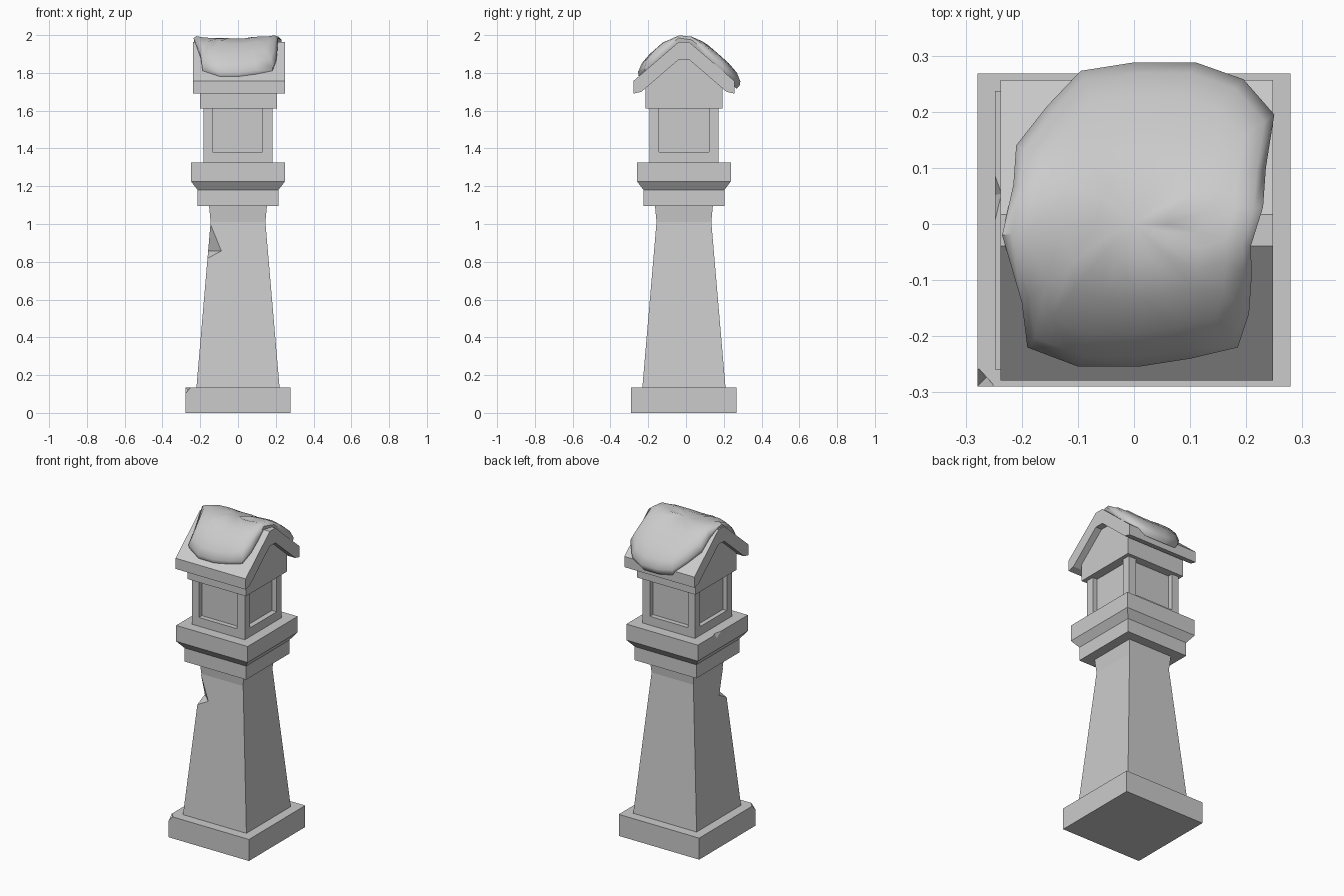
import bpy, bmesh, math
from mathutils import Vector

if "Cube" in bpy.data.objects:
    bpy.data.objects.remove(bpy.data.objects["Cube"])

CY = -0.011  # the stonework sits slightly forward of the origin


def finish(name, bm):
    bmesh.ops.recalc_face_normals(bm, faces=bm.faces)
    me = bpy.data.meshes.new(name)
    bm.to_mesh(me)
    bm.free()
    ob = bpy.data.objects.new(name, me)
    bpy.context.collection.objects.link(ob)
    return ob


def square_loft(name, profile, cx=0.0):
    """Stack of square rings given as (half width, height), capped."""
    bm = bmesh.new()
    rings = []
    for h, z in profile:
        rings.append([bm.verts.new((cx + sx * h, CY + sy * h, z))
                      for sx, sy in ((-1, -1), (1, -1), (1, 1), (-1, 1))])
    for a, b in zip(rings, rings[1:]):
        for i in range(4):
            j = (i + 1) % 4
            bm.faces.new((a[i], a[j], b[j], b[i]))
    bm.faces.new(rings[0])
    bm.faces.new(rings[-1])
    return finish(name, bm)


def extrude_x(name, outline, x0, x1):
    """Extrude a (y, z) outline along x."""
    bm = bmesh.new()
    f = bm.faces.new([bm.verts.new((x0, y, z)) for y, z in outline])
    geo = bmesh.ops.extrude_face_region(bm, geom=[f])["geom"]
    bmesh.ops.translate(bm, vec=(x1 - x0, 0, 0),
                        verts=[g for g in geo if isinstance(g, bmesh.types.BMVert)])
    return finish(name, bm)


def hull(name, pts):
    bm = bmesh.new()
    for p in pts:
        bm.verts.new(p)
    bmesh.ops.convex_hull(bm, input=bm.verts)
    return finish(name, bm)


def cut(ob, cutter):
    cutter.hide_render = True
    m = ob.modifiers.new("cut", 'BOOLEAN')
    m.operation = 'DIFFERENCE'
    m.solver = 'EXACT'
    m.object = cutter
    bpy.context.view_layer.objects.active = ob
    bpy.ops.object.modifier_apply(modifier=m.name)
    bpy.data.objects.remove(cutter)


# Base slab with a broken front left corner
base = square_loft("base", [(0.279, 0), (0.279, 0.135)])
cut(base, hull("base_chip", [(-0.24, -0.30, 0.15), (-0.29, -0.245, 0.15),
                             (-0.29, -0.30, 0.09), (-0.30, -0.31, 0.16),
                             (-0.262, -0.272, 0.12)]))

# Tapered shaft with a flared neck and a notch in the front left edge
shaft = square_loft("shaft", [(0.22, 0.135), (0.145, 1.01), (0.153, 1.095)])
cut(shaft, hull("shaft_notch", [(-0.146, -0.157, 1.0), (-0.085, -0.172, 0.857),
                                (-0.161, -0.10, 0.857), (-0.165, -0.176, 0.815),
                                (-0.26, -0.27, 0.87)]))

# Stepped collar with a small chip on its left edge
collar = square_loft("collar", [(0.214, 1.095), (0.214, 1.18), (0.248, 1.225),
                                (0.248, 1.325)])
cut(collar, hull("collar_chip", [(-0.25, -0.02, 1.335), (-0.25, 0.105, 1.335),
                                 (-0.232, 0.055, 1.335), (-0.255, 0.05, 1.28),
                                 (-0.30, 0.05, 1.34)]))

# Lantern box with a recessed window on each side
lantern = square_loft("lantern", [(0.183, 1.325), (0.183, 1.615)])
for k in range(4):
    a = k * math.pi / 2
    d = Vector((math.cos(a), math.sin(a), 0))
    s = Vector((-d.y, d.x, 0))
    o = Vector((-0.003, CY, 0))
    cut(lantern, hull("window_cutter", [o + d * r + s * w + Vector((0, 0, z))
                                        for r in (0.153, 0.25)
                                        for w in (-0.133, 0.133)
                                        for z in (1.38, 1.63)]))

# Cornice and gable wall in one block
gable = [(CY - 0.204, 1.612), (CY - 0.204, 1.74), (CY - 0.03, 1.875),
         (CY + 0.03, 1.875), (CY + 0.204, 1.74), (CY + 0.204, 1.612)]
extrude_x("gable_wall", gable, -0.2, 0.206)

# Pitched roof slab
half = [(0.028, 1.963), (0.268, 1.757), (0.268, 1.69), (0.225, 1.70), (0.028, 1.87)]
roof = [(CY + y, z) for y, z in half] + [(CY - y, z) for y, z in reversed(half)]
extrude_x("roof", roof, -0.238, 0.248)

# Snow drift draped over the ridge: rings shrinking towards the middle
rim = [(-0.235, -0.02), (-0.215, 0.07), (-0.21, 0.14), (-0.155, 0.21), (-0.095, 0.273),
       (0, 0.288), (0.11, 0.288), (0.195, 0.258), (0.25, 0.195), (0.235, 0.10),
       (0.23, 0.03), (0.208, -0.04), (0.21, -0.09), (0.205, -0.16), (0.185, -0.22),
       (0.10, -0.24), (0.01, -0.254), (-0.10, -0.254), (-0.19, -0.22), (-0.20, -0.14)]


def roof_z(y):
    return 1.963 - 0.86 * max(0.0, abs(y - CY) - 0.028)


bm = bmesh.new()
rings = []
# each ring: (scale, thickness near the ridge, thickness on the slopes)
for t, ridge, slope in ((0.93, -0.03, -0.03), (0.985, 0.0, 0.0), (1.0, 0.022, 0.025),
                        (0.93, 0.03, 0.055), (0.78, 0.024, 0.068),
                        (0.55, 0.018, 0.07), (0.28, 0.013, 0.065)):
    ring = []
    for x, y in rim:
        px, py = x * t, 0.015 + (y - 0.015) * t
        w = min(1.0, abs(py - CY) / 0.11)
        ring.append(bm.verts.new((px, py, roof_z(py) + ridge + (slope - ridge) * w)))
    rings.append(ring)
n = len(rim)
for a, b in zip(rings, rings[1:]):
    for i in range(n):
        j = (i + 1) % n
        bm.faces.new((a[i], a[j], b[j], b[i]))
top = bm.verts.new((0, 0.0, 1.976))
bottom = bm.verts.new((0, 0.0, 1.93))
for i in range(n):
    j = (i + 1) % n
    bm.faces.new((rings[-1][i], rings[-1][j], top))
    bm.faces.new((rings[0][j], rings[0][i], bottom))
snow = finish("snow_cap", bm)
bpy.ops.object.select_all(action='DESELECT')
snow.select_set(True)
bpy.context.view_layer.objects.active = snow
bpy.ops.object.shade_smooth_by_angle(angle=math.radians(50))
